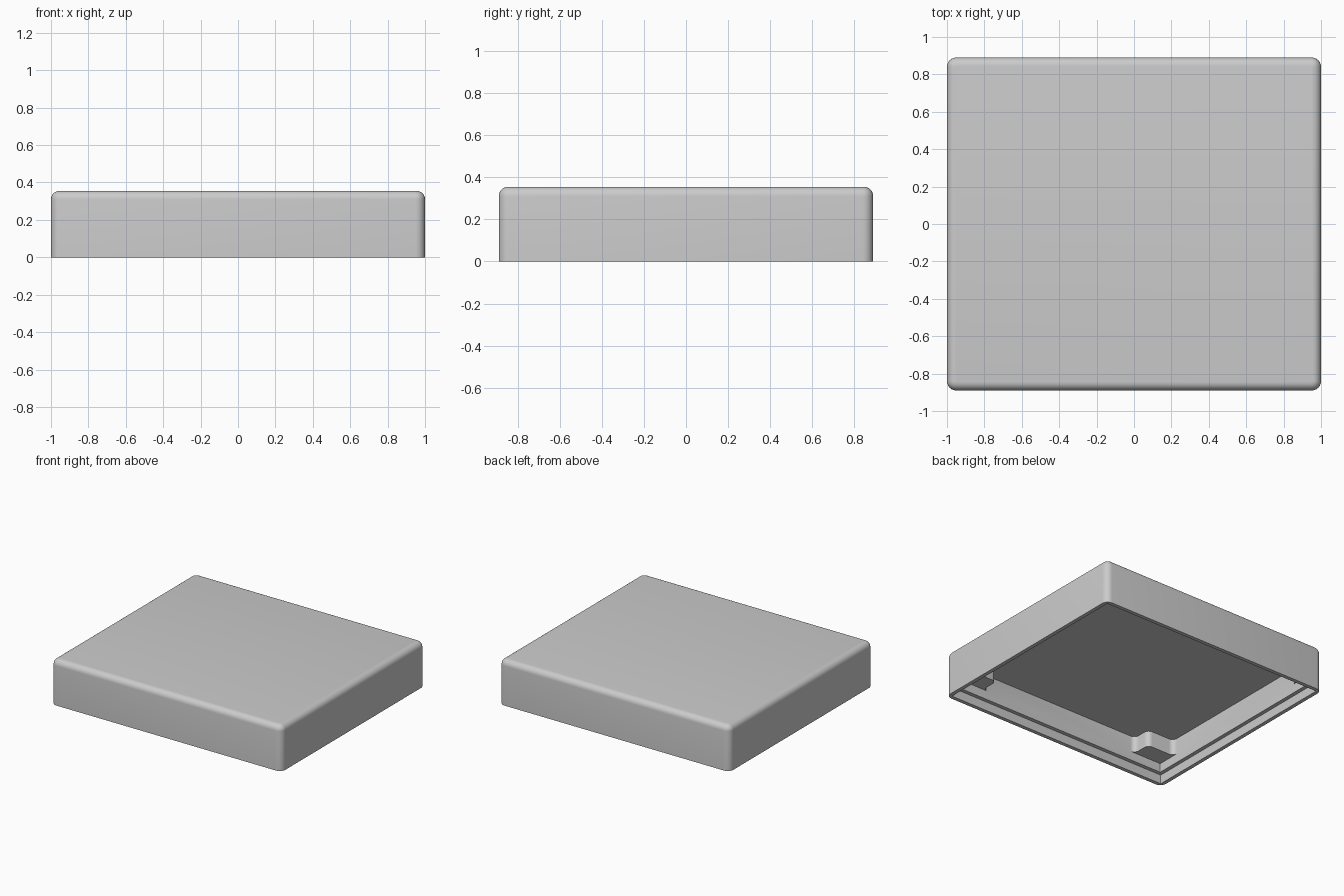
import bpy
import bmesh
import math

cube = bpy.data.objects.get("Cube")
if cube:
    bpy.data.objects.remove(cube, do_unlink=True)

HX, HY, TOP = 1.0, 0.89, 0.355      # outer half sizes and height
LIP, WALL = 0.03, 0.06              # wall thickness at the rim and above it
LEDGE, POST, CEILING = 0.07, 0.14, 0.265

grey = bpy.data.materials.new("light grey")
grey.use_nodes = True
grey.diffuse_color = (0.6, 0.6, 0.6, 1)
grey.node_tree.nodes["Principled BSDF"].inputs["Base Color"].default_value = (0.6, 0.6, 0.6, 1)


def prism(name, outline, z0, z1, corner=0.0, top_round=0.0, keep=None):
    """Extrude an outline, then round its upright edges and its top rim."""
    bm = bmesh.new()
    base = bm.faces.new([bm.verts.new((x, y, z0)) for x, y in outline])
    side = bmesh.ops.extrude_face_region(bm, geom=[base])["geom"]
    for v in side:
        if isinstance(v, bmesh.types.BMVert):
            v.co.z = z1
    bmesh.ops.recalc_face_normals(bm, faces=bm.faces[:])
    if corner:
        upright = [e for e in bm.edges
                   if abs(e.verts[0].co.z - e.verts[1].co.z) > 1e-4
                   and (keep is None or keep(e.verts[0].co))]
        bmesh.ops.bevel(bm, geom=upright, offset=corner, segments=6,
                        profile=0.5, affect='EDGES')
    if top_round:
        rim = [e for e in bm.edges if all(abs(v.co.z - z1) < 1e-4 for v in e.verts)]
        bmesh.ops.bevel(bm, geom=rim, offset=top_round, segments=6,
                        profile=0.5, affect='EDGES')
    bmesh.ops.recalc_face_normals(bm, faces=bm.faces[:])
    mesh = bpy.data.meshes.new(name)
    bm.to_mesh(mesh)
    bm.free()
    mesh.materials.append(grey)
    obj = bpy.data.objects.new(name, mesh)
    bpy.context.collection.objects.link(obj)
    return obj


def rectangle(inset):
    x, y = HX - inset, HY - inset
    return [(-x, -y), (x, -y), (x, y), (-x, y)]


# Cavity outline with a notch left for a post in each corner
cx, cy = HX - WALL, HY - WALL
px, py = cx - 0.235, cy - 0.145
quarter = [(cx, py), (px, py), (px, cy)]
notched = []
for sx, sy in ((1, 1), (-1, 1), (-1, -1), (1, -1)):
    points = [(sx * x, sy * y) for x, y in quarter]
    notched += points if sx * sy > 0 else points[::-1]

# Rounded outer body, hollowed in three steps from below
lid = prism("lid", rectangle(0), 0, TOP, corner=0.05, top_round=0.045)
cutters = [
    prism("rim_cutter", rectangle(LIP), -0.1, LEDGE),
    prism("recess_cutter", rectangle(WALL), -0.2, POST),
    prism("cavity_cutter", notched, -0.3, CEILING, corner=0.04),
]
for cutter in cutters:
    cutter.hide_render = True
    cut = lid.modifiers.new(cutter.name, 'BOOLEAN')
    cut.operation = 'DIFFERENCE'
    cut.solver = 'EXACT'
    cut.object = cutter

bpy.ops.object.select_all(action='DESELECT')
lid.select_set(True)
bpy.context.view_layer.objects.active = lid
for cutter in cutters:
    bpy.ops.object.modifier_apply(modifier=cutter.name)
    bpy.data.objects.remove(cutter, do_unlink=True)
bpy.ops.object.shade_smooth_by_angle(angle=math.radians(35))
